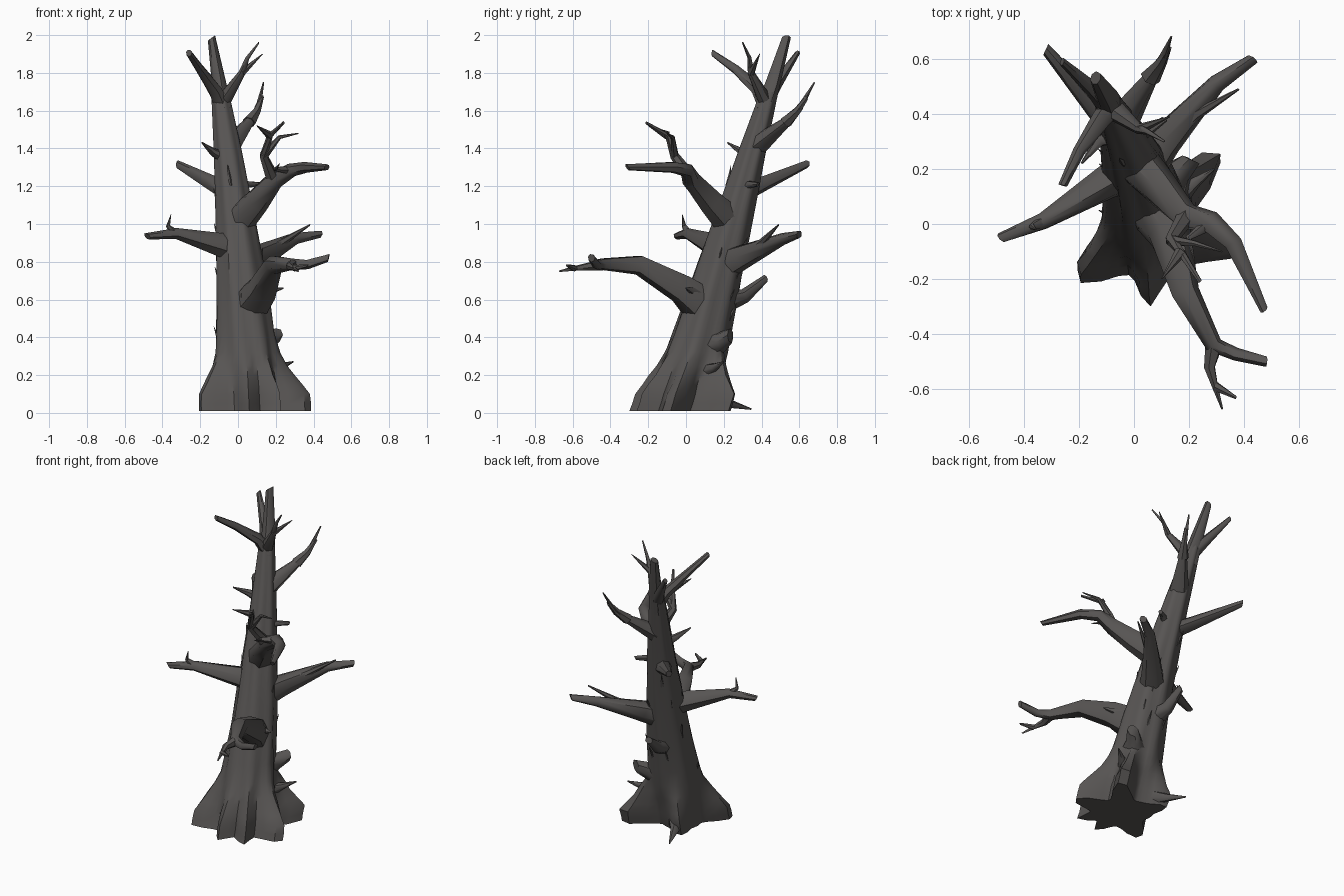
import bpy, bmesh, math, random
from mathutils import Vector

if "Cube" in bpy.data.objects:
    bpy.data.objects.remove(bpy.data.objects["Cube"])

random.seed(4)
TAU = 2 * math.pi
bark = bpy.data.materials.new("dark_bark")
bark.diffuse_color = (0.095, 0.089, 0.086, 1)
bark.use_nodes = True
bark.node_tree.nodes["Principled BSDF"].inputs["Base Color"].default_value = bark.diffuse_color
paths = {}


def finish(name, bm, angle):
    bmesh.ops.recalc_face_normals(bm, faces=bm.faces)
    me = bpy.data.meshes.new(name)
    bm.to_mesh(me)
    bm.free()
    me.materials.append(bark)
    ob = bpy.data.objects.new(name, me)
    bpy.context.collection.objects.link(ob)
    bpy.ops.object.select_all(action='DESELECT')
    ob.select_set(True)
    bpy.context.view_layer.objects.active = ob
    bpy.ops.object.shade_smooth_by_angle(angle=math.radians(angle))


def loft(bm, rings):
    for a, b in zip(rings, rings[1:]):
        for i in range(len(a)):
            j = (i + 1) % len(a)
            bm.faces.new((a[i], a[j], b[j], b[i]))
    bm.faces.new(rings[0])
    bm.faces.new(rings[-1])


def axis(z):
    """Centre of the leaning trunk at a height."""
    return Vector((.06 - .04 * z - .03 * z * z, -.03 + .26 * z + .01 * z * z, z))


def girth(z):
    return min(.165, .046 + .083 * (1.7 - z))


def tube(name, co, r0, r1, sides=7):
    """Tapered limb through the points, with a splintered end."""
    co = [Vector(p) for p in co]
    paths[name] = co
    dist = [0]
    for a, b in zip(co, co[1:]):
        dist.append(dist[-1] + (b - a).length)
    bm = bmesh.new()
    rings = []
    for k, c in enumerate(co):
        d = (co[min(k + 1, len(co) - 1)] - co[max(k - 1, 0)]).normalized()
        u = d.cross(Vector((.31, .2, .93))).normalized()
        v = d.cross(u)
        rad = r1 + (r0 - r1) * (1 - dist[k] / dist[-1]) ** 1.3
        ring = []
        for i in range(sides):
            t = TAU * i / sides
            q = c + (u * math.cos(t) + v * math.sin(t)) * rad * random.uniform(.92, 1.1)
            if k == len(co) - 1:
                q += d * rad * .6 * math.cos(t + 1)
            ring.append(bm.verts.new(q))
        rings.append(ring)
    loft(bm, rings)
    finish(name, bm, 50)


def branch(name, z, r0, r1, *pts):
    """Limb that grows out of the trunk axis at height z."""
    tube(name, [axis(z), *pts], r0, r1)


def twig(name, parent, k, r0, r1, *pts):
    """Limb that grows out of point k of another limb."""
    tube(name, [paths[parent][k], *pts], r0, r1, 6)


# Trunk with root flares (direction in degrees, reach, angular width)
ROOTS = [(214, .31, .3), (270, .27, .22), (305, .28, .2), (348, .33, .3), (47, .36, .25), (125, .28, .25)]
SEG = 40
bm = bmesh.new()
rings = []
for z in (0, .05, .1, .15, .2, .25, .32, .42, .6, .8, 1, 1.2, 1.4, 1.6, 1.7):
    c = axis(z)
    fall = min(1, max(0, 1 - (z - .1) / .26)) ** 1.4
    ring = []
    for i in range(SEG):
        t = TAU * i / SEG
        g = girth(z)
        # bark ridges that twist slightly up the trunk
        r = g * (1 + .045 * math.cos(7 * t + 1.5 * z) + random.uniform(-.025, .025))
        for deg, reach, w in ROOTS:
            d = (t - math.radians(deg) + math.pi) % TAU - math.pi
            r += (reach - g) * fall * math.exp(-(d / w) ** 2)
        ring.append(bm.verts.new((c.x + r * math.cos(t), c.y + r * math.sin(t), max(z, .01))))
    rings.append(ring)
loft(bm, rings)
finish("trunk", bm, 40)

# Crown
branch("crown_leader", 1.6, .055, .022, (-.1, .46, 1.74), (-.14, .53, 1.985))
branch("crown_front_branch", 1.63, .042, .016, (-.12, .38, 1.71), (-.2, .26, 1.82), (-.26, .14, 1.905))
branch("crown_back_branch", 1.66, .042, .014, (-.15, .49, 1.75), (-.26, .59, 1.905))
branch("crown_right_branch", 1.64, .042, .004, (.02, .345, 1.8), (.05, .335, 1.88), (.11, .3, 1.96))
twig("crown_right_twig", "crown_right_branch", 1, .02, .002, (.13, .39, 1.9))

# Upper branches
branch("upper_back_branch", 1.4, .06, .004, (.06, .53, 1.54), (.105, .6, 1.61), (.135, .68, 1.75))
twig("upper_back_tip", "upper_back_branch", 1, .036, .012, (.1, .59, 1.6), (.125, .64, 1.67))
branch("upper_left_branch", 1.16, .055, .021, (-.13, .41, 1.215), (-.32, .635, 1.315))
branch("upper_left_stub", 1.34, .042, .004, (-.13, .3, 1.38), (-.19, .22, 1.43))
branch("upper_right_stub", 1.17, .035, .012, (.05, .34, 1.21), (.11, .38, 1.21))

# Crooked right branch and its forks
branch("right_branch", 1, .085, .016, (.1, .13, 1.12), (.19, .03, 1.23),
       (.28, .005, 1.285), (.36, -.07, 1.3), (.47, -.31, 1.3))
twig("right_fork", "right_branch", 2, .038, .008, (.135, -.06, 1.36), (.17, -.1, 1.47), (.24, -.21, 1.535))
twig("right_fork_twig", "right_fork", 1, .024, .003, (.22, -.07, 1.46), (.32, -.1, 1.48))
twig("right_fork_spike", "right_fork", 2, .022, .002, (.1, -.2, 1.52))
twig("right_branch_spike", "right_branch", 3, .025, .002, (.2, -.05, 1.29), (.22, -.14, 1.32))

# Middle branches
branch("back_branch", .77, .09, .02, (.11, .3, .83), (.3, .51, .92), (.43, .6, .945))
twig("back_branch_twig", "back_branch", 1, .04, .004, (.23, .4, .9), (.38, .49, .995))
branch("left_branch", .86, .08, .019, (-.1, .15, .89), (-.33, .01, .95), (-.48, -.05, .935))
twig("left_branch_twig", "left_branch", 2, .025, .002, (-.37, -.01, .99), (-.355, -.02, 1.05))
branch("front_branch", .54, .11, .018, (.13, -.03, .66), (.19, -.25, .785),
       (.29, -.44, .785), (.37, -.475, .785), (.48, -.5, .82))
twig("front_fork", "front_branch", 3, .034, .004, (.275, -.52, .775), (.295, -.59, .765), (.32, -.67, .75))
twig("front_fork_twig", "front_fork", 2, .018, .006, (.37, -.63, .78))

# Low stubs, knots and roots
branch("back_stub", .56, .075, .02, (-.01, .31, .62), (-.02, .42, .71))
branch("back_knot", .33, .12, .035, (.16, .19, .38), (.205, .235, .41))
branch("right_knot", .6, .08, .004, (.17, .03, .645), (.24, 0, .66))
branch("right_root_spike", .18, .09, .004, (.22, .15, .24), (.29, .2, .27))
branch("back_root", .1, .09, .004, (-.07, .22, .05), (-.12, .345, .02))

# Bark splinters scattered over the trunk
for k in range(14):
    z, t = random.uniform(.35, 1.3), random.uniform(0, TAU)
    out = Vector((math.cos(t), math.sin(t), 0))
    tube(f"splinter_{k}", [axis(z + h) + out * girth(z) * m
                           for m, h in ((.88, -.06), (1, 0), (1.1, .05))], .017, .001, 4)
